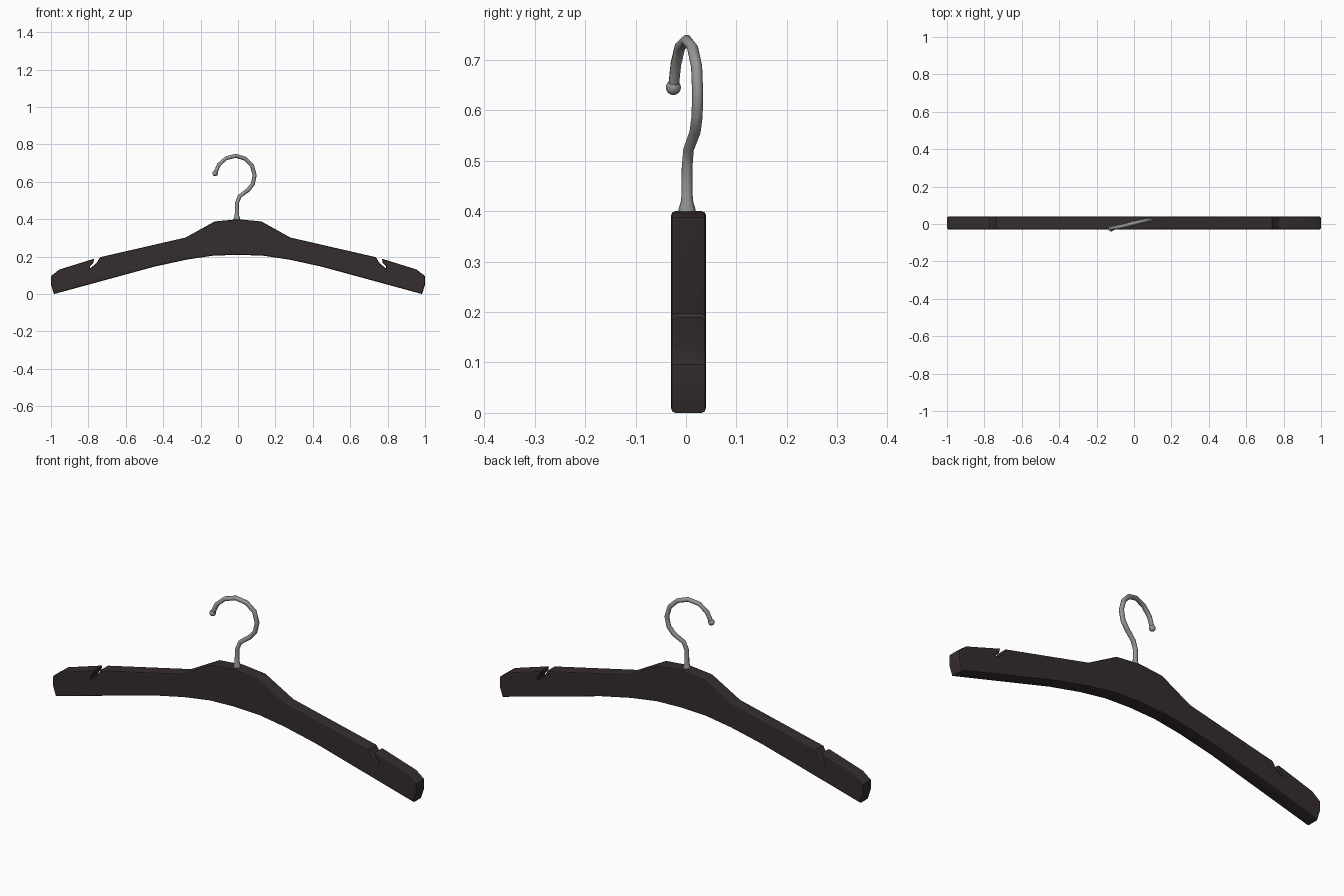
import bpy, bmesh
from mathutils import Vector

if "Cube" in bpy.data.objects:
    bpy.data.objects.remove(bpy.data.objects["Cube"])


def material(name, rgb):
    m = bpy.data.materials.new(name)
    m.diffuse_color = (*rgb, 1)
    m.use_nodes = True
    m.node_tree.nodes["Principled BSDF"].inputs["Base Color"].default_value = m.diffuse_color
    return m


dark_wood = material("dark wood", (0.036, 0.026, 0.026))
steel = material("brushed steel", (0.30, 0.30, 0.29))


def smooth(obj, angle):
    bpy.ops.object.select_all(action='DESELECT')
    obj.select_set(True)
    bpy.context.view_layer.objects.active = obj
    bpy.ops.object.shade_smooth_by_angle(angle=angle)


# Hanger body: half outline (x, z), mirrored, extruded and edge-rounded
half = [(0.125, 0.388), (0.28, 0.302), (0.737, 0.197),
        # strap notch
        (0.757, 0.165), (0.790, 0.138), (0.792, 0.148), (0.774, 0.166), (0.769, 0.189),
        # shoulder tip
        (0.955, 0.131), (1.0, 0.096), (1.0, 0.05), (0.984, 0.0),
        # underside
        (0.445, 0.147), (0.275, 0.184), (0.136, 0.205)]
outline = [(0, 0.40)] + half + [(0, 0.21)] + [(-x, z) for x, z in reversed(half)]
Y_FRONT, Y_BACK = -0.03, 0.04

bm = bmesh.new()
front = bm.faces.new([bm.verts.new((x, Y_FRONT, z)) for x, z in outline])
ext = bmesh.ops.extrude_face_region(bm, geom=[front])
for v in ext["geom"]:
    if isinstance(v, bmesh.types.BMVert):
        v.co.y = Y_BACK
if front.is_valid and not any(len(e.link_faces) == 1 for e in bm.edges):
    pass
elif any(len(e.link_faces) == 1 for e in bm.edges):
    bmesh.ops.holes_fill(bm, edges=[e for e in bm.edges if len(e.link_faces) == 1])
bmesh.ops.recalc_face_normals(bm, faces=bm.faces)
rim = [e for e in bm.edges if abs(e.verts[0].co.y - e.verts[1].co.y) < 1e-5]
bmesh.ops.bevel(bm, geom=rim, offset=0.009, segments=2, profile=0.5, affect='EDGES')
mesh = bpy.data.meshes.new("hanger_body")
bm.to_mesh(mesh)
bm.free()
body = bpy.data.objects.new("hanger_body", mesh)
bpy.context.collection.objects.link(body)
mesh.materials.append(dark_wood)
smooth(body, 0.7)
wn = body.modifiers.new("even shading", 'WEIGHTED_NORMAL')
wn.keep_sharp = True

# Hook wire: (x, y, z, radius), flared at the base
path = [(-0.006, 0.002, 0.385, 0.018), (-0.006, 0.002, 0.403, 0.017),
        (-0.006, 0.002, 0.422, 0.0115), (-0.006, 0.002, 0.485, 0.0105),
        (0.008, 0.005, 0.522, 0.0105), (0.055, 0.018, 0.557, 0.011),
        (0.079, 0.022, 0.588, 0.011), (0.089, 0.023, 0.635, 0.011),
        (0.075, 0.021, 0.687, 0.011), (0.038, 0.013, 0.724, 0.011),
        (-0.012, 0.001, 0.739, 0.011), (-0.064, -0.012, 0.726, 0.011),
        (-0.102, -0.020, 0.692, 0.011), (-0.122, -0.025, 0.645, 0.011)]
curve = bpy.data.curves.new("hook", 'CURVE')
curve.dimensions = '3D'
curve.bevel_depth = 1.0
curve.bevel_resolution = 2
curve.use_fill_caps = True
spline = curve.splines.new('POLY')
spline.points.add(len(path) - 1)
for p, (x, y, z, r) in zip(spline.points, path):
    p.co = (x, y, z, 1)
    p.radius = r
hook = bpy.data.objects.new("hook", curve)
bpy.context.collection.objects.link(hook)
curve.materials.append(steel)
bpy.ops.object.select_all(action='DESELECT')
hook.select_set(True)
bpy.context.view_layer.objects.active = hook
bpy.ops.object.convert(target='MESH')
hook = bpy.context.view_layer.objects.active
smooth(hook, 0.9)

# Ball on the hook end
bpy.ops.mesh.primitive_uv_sphere_add(segments=12, ring_count=8, radius=0.015,
                                     location=Vector(path[-1][:3]))
tip = bpy.context.object
tip.name = "hook_tip"
tip.data.materials.append(steel)
smooth(tip, 0.9)
